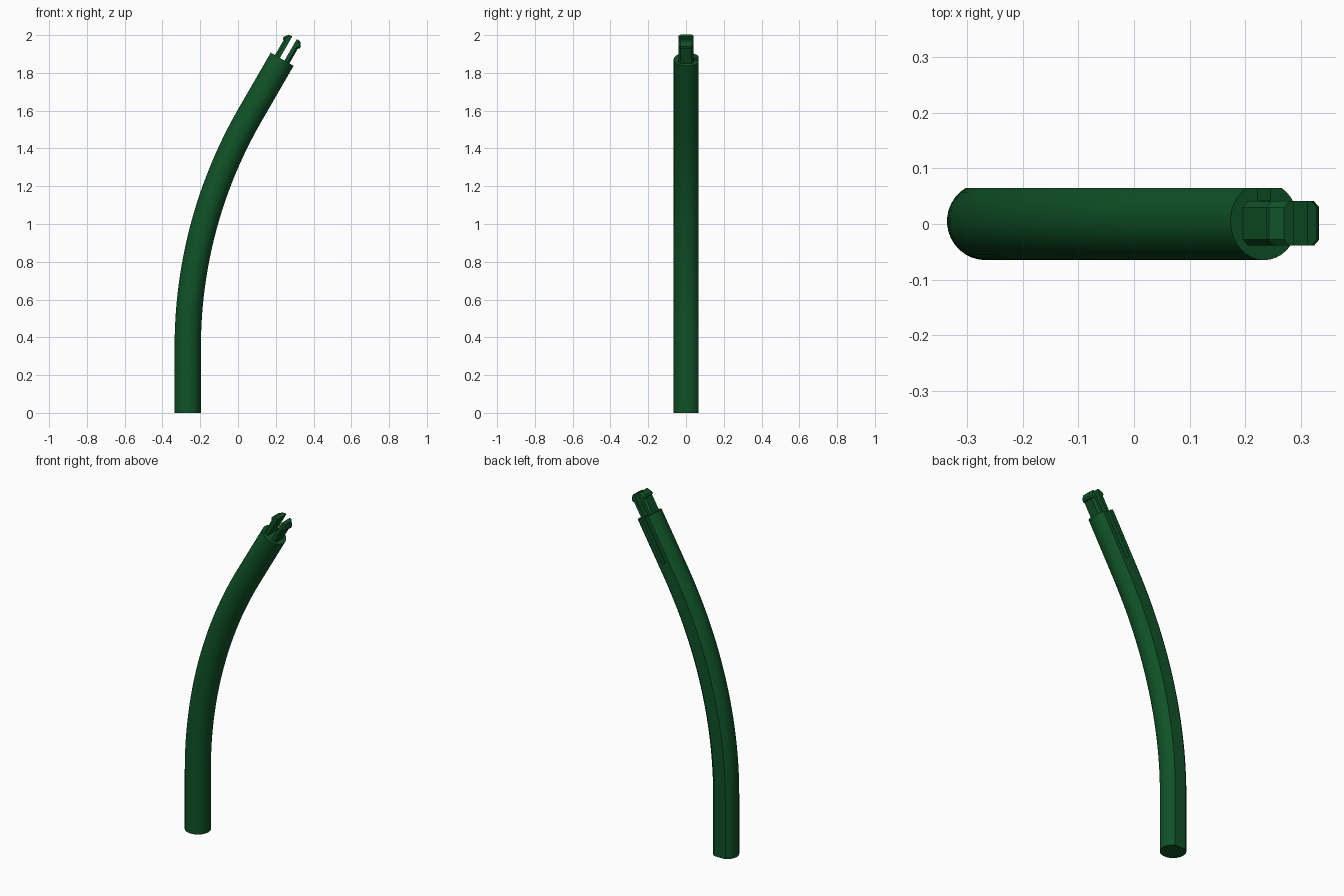
import bpy, bmesh, math
from mathutils import Vector

cube = bpy.data.objects.get("Cube")
if cube:
    bpy.data.objects.remove(cube, do_unlink=True)

green = bpy.data.materials.new("dark_green")
green.use_nodes = True
colour = (0.005, 0.085, 0.02, 1)
green.diffuse_color = colour
green.node_tree.nodes["Principled BSDF"].inputs["Base Color"].default_value = colour

RADIUS, BEND, TILT = 0.07, 2.45, math.radians(30)
BASE_X, MID_Y, STRAIGHT, TOP_RUN = -0.266, 0.005, 0.35, 0.343


def frame(tilt):
    """Direction along the stem and direction across it."""
    return (Vector((math.sin(tilt), 0, math.cos(tilt))),
            Vector((math.cos(tilt), 0, -math.sin(tilt))))


def loft(name, rings):
    """Skin a list of equal-length rings and cap both ends."""
    bm = bmesh.new()
    loops = [[bm.verts.new(p) for p in ring] for ring in rings]
    n = len(loops[0])
    for a, b in zip(loops, loops[1:]):
        for i in range(n):
            j = (i + 1) % n
            bm.faces.new((a[i], a[j], b[j], b[i]))
    bm.faces.new(loops[0][::-1])
    bm.faces.new(loops[-1])
    bmesh.ops.recalc_face_normals(bm, faces=bm.faces)
    mesh = bpy.data.meshes.new(name)
    bm.to_mesh(mesh)
    bm.free()
    mesh.materials.append(green)
    obj = bpy.data.objects.new(name, mesh)
    bpy.context.collection.objects.link(obj)
    return obj


def place(origin, tilt, section):
    """Put a flat (across, depth) section on the stem."""
    across = frame(tilt)[1]
    return [origin + across * p + Vector((0, y, 0)) for p, y in section]


def select(obj):
    bpy.ops.object.select_all(action='DESELECT')
    obj.select_set(True)
    bpy.context.view_layer.objects.active = obj


# Round section with a flat back
SIDES, FLAT = 28, math.radians(31)
section = []
for i in range(SIDES + 1):
    a = FLAT + (2 * math.pi - 2 * FLAT) * i / SIDES
    section.append((RADIUS * math.sin(a), RADIUS * math.cos(a)))

# Stem: straight foot, long bend, straight top
base = Vector((BASE_X, MID_Y, 0))
rings = [place(base, 0, section)]
STEPS = 24
for i in range(STEPS + 1):
    t = TILT * i / STEPS
    centre = base + Vector((BEND * (1 - math.cos(t)), 0, STRAIGHT + BEND * math.sin(t)))
    rings.append(place(centre, t, section))
along, across = frame(TILT)
end = centre + along * TOP_RUN
rings.append(place(end, TILT, section))
stem = loft("stem", rings)

# Slot in the flat back near the top
slot = [(-0.013, 0.037), (0.013, 0.037), (0.013, 0.1), (-0.013, 0.1)]
cutter = loft("slot_cutter", [place(end + along * t, TILT, slot) for t in (-0.27, 0.05)])
cutter.hide_render = True
select(stem)
cut = stem.modifiers.new("slot", 'BOOLEAN')
cut.operation, cut.solver, cut.object = 'DIFFERENCE', 'EXACT', cutter
bpy.ops.object.modifier_apply(modifier=cut.name)
bpy.data.objects.remove(cutter, do_unlink=True)
select(stem)
bpy.ops.object.shade_smooth_by_angle(angle=math.radians(18))


# Two barbed clip prongs on the end face
def prong_section(outer, side):
    inner, half, chamfer = 0.014, 0.04, 0.011
    pts = [(inner, -half), (outer - chamfer, -half), (outer, chamfer - half),
           (outer, half - chamfer), (outer - chamfer, half), (inner, half)]
    return [(side * p, y - 0.004) for p, y in pts]


for name, side in (("left_prong", 1), ("right_prong", -1)):
    profile = [(-0.02, 0.044), (0.092, 0.044), (0.096, 0.052), (0.108, 0.052), (0.131, 0.034)]
    loft(name, [place(end + along * t, TILT, prong_section(outer, side))
                for t, outer in profile])
